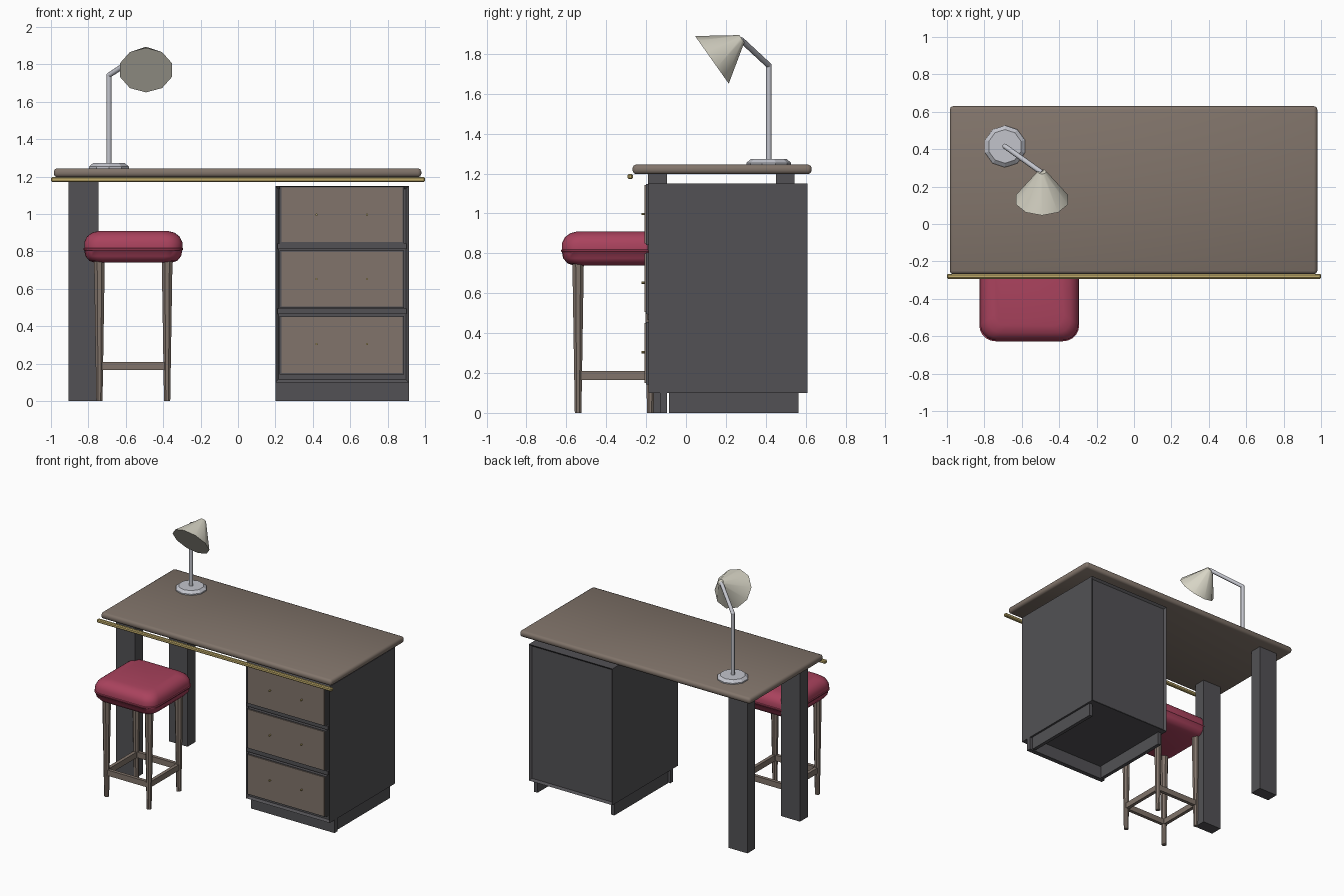
import bpy, bmesh
from math import radians, cos, sin, pi
from mathutils import Vector

old = bpy.data.objects.get("Cube")
if old:
    bpy.data.objects.remove(old, do_unlink=True)


def material(name, r, g, b):
    m = bpy.data.materials.new(name)
    m.use_nodes = True
    m.diffuse_color = (r, g, b, 1)
    m.node_tree.nodes["Principled BSDF"].inputs["Base Color"].default_value = (r, g, b, 1)
    return m


WOOD = material("taupe wood", 0.22, 0.175, 0.145)
DARK = material("charcoal paint", 0.085, 0.083, 0.09)
GOLD = material("brass", 0.54, 0.42, 0.15)
RED = material("crimson fabric", 0.40, 0.055, 0.11)
METAL = material("silver metal", 0.54, 0.55, 0.60)
CREAM = material("cream shade", 0.68, 0.66, 0.56)


def finish(name, bm, mat, smooth=None):
    bmesh.ops.recalc_face_normals(bm, faces=bm.faces[:])
    me = bpy.data.meshes.new(name)
    bm.to_mesh(me)
    bm.free()
    me.materials.append(mat)
    if smooth:
        for p in me.polygons:
            p.use_smooth = True
        me.set_sharp_from_angle(angle=radians(smooth))
    ob = bpy.data.objects.new(name, me)
    bpy.context.collection.objects.link(ob)
    return ob


def box_mesh(x, y, z):
    """Box from (min, max) ranges."""
    bm = bmesh.new()
    bmesh.ops.create_cube(bm, size=1)
    for v in bm.verts:
        v.co = [r[0] + (c + 0.5) * (r[1] - r[0]) for c, r in zip(v.co, (x, y, z))]
    return bm


def box(name, x, y, z, mat, bevel=0.0, segments=1, smooth=None):
    bm = box_mesh(x, y, z)
    if bevel:
        bmesh.ops.bevel(bm, geom=bm.edges[:], offset=bevel, segments=segments,
                        profile=0.5, affect='EDGES')
    return finish(name, bm, mat, smooth)


def rod(name, a, b, r1, r2, mat, sides=8, smooth=None, turn=0.0):
    """Cylinder or cone running from a to b."""
    a, b = Vector(a), Vector(b)
    axis = b - a
    bm = bmesh.new()
    bmesh.ops.create_cone(bm, cap_ends=True, segments=sides, radius1=r1, radius2=r2,
                          depth=axis.length)
    # Keep local x as level as possible so the sides line up
    z = axis.normalized()
    x = Vector((1, 0, 0)) - z * z.x
    x.normalize()
    y = z.cross(x)
    for v in bm.verts:
        px = v.co.x * cos(turn) - v.co.y * sin(turn)
        py = v.co.x * sin(turn) + v.co.y * cos(turn)
        v.co = (a + b) / 2 + x * px + y * py + z * v.co.z
    return finish(name, bm, mat, smooth)


# Desk top and brass rail along its front
box("desk_top", (-0.985, 0.98), (-0.268, 0.63), (1.197, 1.245), WOOD, 0.018, 2, 180)
box("front_rail", (-1, 1), (-0.293, -0.266), (1.172, 1.198), GOLD, 0.006)

# Two desk legs on one end
for name, y in (("desk_leg_front", -0.19), ("desk_leg_back", 0.45)):
    box(name, (-0.905, -0.745), (y, y + 0.095), (0, 1.2), DARK)

# Cabinet carcass with recessed front and back
bm = box_mesh((0.2, 0.913), (-0.188, 0.61), (0.1, 1.15))
bm.normal_update()
ends = [f for f in bm.faces if abs(f.normal.y) > 0.9]
bmesh.ops.inset_individual(bm, faces=ends, thickness=0.022, depth=-0.015)
finish("cabinet", bm, DARK)

# Plinth boards, open at the back
box("plinth_front", (0.2, 0.913), (-0.13, -0.095), (0, 0.1), DARK)
for name, x in (("plinth_left", 0.87), ("plinth_right", 0.215)):
    box(name, (x, x + 0.028), (-0.085, 0.565), (0, 0.1), DARK)

# Drawers with wood faces and brass handles
for i, (lo, hi) in enumerate(((0.15, 0.455), (0.505, 0.805), (0.85, 1.147))):
    box(f"drawer_{i}", (0.222, 0.888), (-0.2, -0.16), (lo - 0.008, hi), DARK)
    box(f"drawer_face_{i}", (0.232, 0.88), (-0.207, -0.199), (lo, hi - 0.005), WOOD)
    z = (0.305, 0.653, 0.997)[i]
    rod(f"handle_{i}", (0.39, -0.226, z), (0.72, -0.226, z), 0.011, 0.011, GOLD)
    for x in (0.42, 0.69):
        rod(f"handle_post_{i}", (x, -0.2, z), (x, -0.224, z), 0.006, 0.006, GOLD, 6)
for z in (0.465, 0.814):
    box("drawer_divider", (0.21, 0.9), (-0.192, -0.16), (z, z + 0.03), DARK)

# Stool legs and stretchers
SX, SY, LEG = -0.56, -0.36, 0.181
for sx in (-1, 1):
    for sy in (-1, 1):
        x, y = SX + sx * LEG, SY + sy * LEG
        rod("stool_leg", (x, y, 0), (x, y, 0.75), 0.018, 0.031, WOOD, 8, turn=pi / 8)
    box("stool_stretcher_side", (SX + sx * LEG - 0.013, SX + sx * LEG + 0.013),
        (SY - LEG, SY + LEG), (0.166, 0.21), WOOD)
    box("stool_stretcher_cross", (SX - LEG, SX + LEG),
        (SY + sx * LEG - 0.013, SY + sx * LEG + 0.013), (0.166, 0.21), WOOD)

# Stool cushion: stacked rounded squares (height, half width) with a seam
PROFILE = ((0.74, 0.205), (0.75, 0.235), (0.775, 0.256), (0.806, 0.262), (0.809, 0.267),
           (0.816, 0.267), (0.819, 0.262), (0.85, 0.262), (0.88, 0.248), (0.9, 0.222),
           (0.91, 0.185))
bm = bmesh.new()
rings = []
for z, half in PROFILE:
    radius = 0.085 * half / 0.262
    ring = []
    for corner in range(4):
        mid = pi / 4 + corner * pi / 2
        cx = (half - radius) * (1 if cos(mid) > 0 else -1)
        cy = (half - radius) * (1 if sin(mid) > 0 else -1)
        for k in range(6):
            t = corner * pi / 2 + k * pi / 10
            ring.append(bm.verts.new((SX + cx + radius * cos(t), SY + cy + radius * sin(t), z)))
    rings.append(ring)
for low, high in zip(rings, rings[1:]):
    for k in range(len(low)):
        n = (k + 1) % len(low)
        bm.faces.new((low[k], low[n], high[n], high[k]))
bm.faces.new(rings[0])
bm.faces.new(rings[-1])
finish("stool_cushion", bm, RED, 50)

# Desk lamp
LX, LY = -0.69, 0.415
elbow, tip = (LX, LY, 1.742), (-0.493, 0.275, 1.872)
rod("lamp_base", (LX, LY, 1.244), (LX, LY, 1.254), 0.112, 0.112, METAL, 10)
rod("lamp_base_top", (LX, LY, 1.254), (LX, LY, 1.272), 0.112, 0.09, METAL, 10)
rod("lamp_pole", (LX, LY, 1.26), elbow, 0.014, 0.014, METAL, 8, 50)
rod("lamp_arm", elbow, tip, 0.014, 0.014, METAL, 8, 50)
bm = bmesh.new()
bmesh.ops.create_icosphere(bm, subdivisions=2, radius=0.0145)
bmesh.ops.translate(bm, verts=bm.verts[:], vec=elbow)
finish("lamp_elbow", bm, METAL, 50)
rod("lamp_shade", (-0.492, 0.13, 1.77), (-0.492, 0.28, 1.876), 0.146, 0.022, CREAM, 10, 50)
